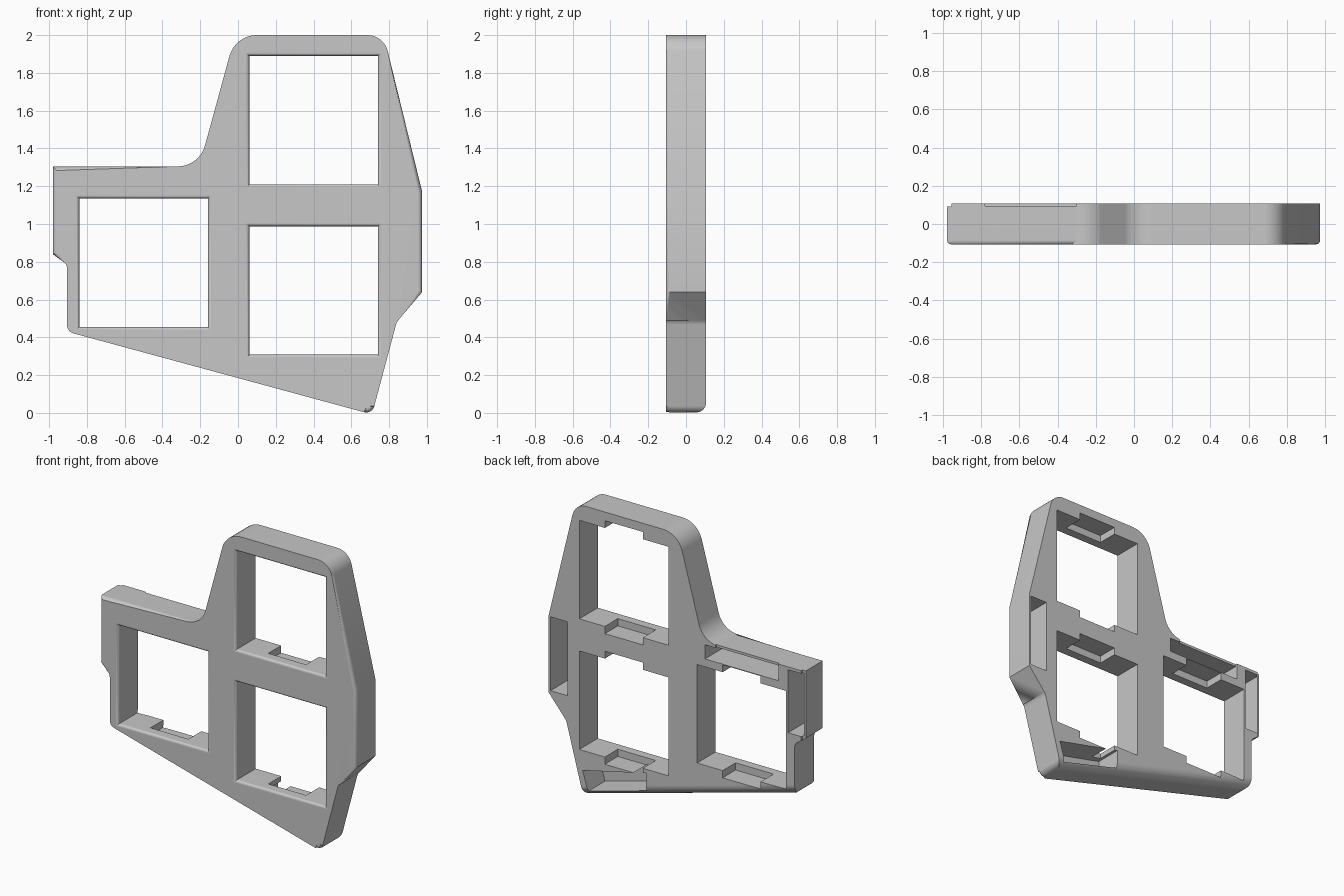
import bpy, bmesh, math
from mathutils import Vector

if "Cube" in bpy.data.objects:
    bpy.data.objects.remove(bpy.data.objects["Cube"])

FRONT, BACK = -0.107, 0.107
ROUND = 0.022

grey = bpy.data.materials.new("plain_grey")
grey.use_nodes = True
COLOUR = (0.57, 0.57, 0.57, 1)
grey.diffuse_color = COLOUR
grey.node_tree.nodes["Principled BSDF"].inputs["Base Color"].default_value = COLOUR


def loft(name, rings, rim_bevel=0):
    """Closed solid through matching rings, with an optional rounded first rim."""
    bm = bmesh.new()
    loops = [[bm.verts.new(p) for p in ring] for ring in rings]
    n = len(loops[0])
    for a, b in zip(loops, loops[1:]):
        for i in range(n):
            j = (i + 1) % n
            bm.faces.new((a[i], a[j], b[j], b[i]))
    cap = bm.faces.new(list(reversed(loops[0])))
    bm.faces.new(loops[-1])
    if bm.calc_volume(signed=True) < 0:
        bmesh.ops.reverse_faces(bm, faces=bm.faces)
    if rim_bevel:
        bmesh.ops.bevel(bm, geom=list(cap.edges), offset=rim_bevel, offset_type='OFFSET',
                        segments=4, profile=0.5, affect='EDGES', clamp_overlap=False)
    mesh = bpy.data.meshes.new(name)
    bm.to_mesh(mesh)
    bm.free()
    obj = bpy.data.objects.new(name, mesh)
    bpy.context.collection.objects.link(obj)
    mesh.materials.append(grey)
    return obj


def prism(name, pts, y0, y1, rim_bevel=0):
    return loft(name, [[(x, y, z) for x, z in pts] for y in (y0, y1)], rim_bevel)


def rect(x0, x1, z0, z1):
    return [(x0, z0), (x1, z0), (x1, z1), (x0, z1)]


def fillet(corners, steps=8):
    """Round each (x, z, radius) corner with an arc."""
    out = []
    for i, (x, z, r) in enumerate(corners):
        p = Vector((x, z))
        if r == 0:
            out.append((x, z))
            continue
        a = (Vector(corners[i - 1][:2]) - p).normalized()
        b = (Vector(corners[(i + 1) % len(corners)][:2]) - p).normalized()
        half = a.angle(b) / 2
        centre = p + (a + b).normalized() * r / math.sin(half)
        start = p + a * r / math.tan(half) - centre
        end = p + b * r / math.tan(half) - centre
        sweep = start.angle(end)
        for k in range(steps + 1):
            t = k / steps
            v = (start * math.sin((1 - t) * sweep) + end * math.sin(t * sweep)) / math.sin(sweep)
            out.append(tuple(centre + v))
    return out


# Outer plate with its rounded front rim
outline = fillet([
    (-0.98, 1.305, 0), (-0.205, 1.305, 0.15), (-0.015, 2.0, 0.15),
    (0.772, 2.0, 0.11), (0.975, 1.17, 0), (0.975, 0.64, 0),
    (0.84, 0.48, 0.06), (0.71, -0.008, 0.045), (-0.905, 0.43, 0.045),
    (-0.905, 0.785, 0.04), (-0.98, 0.84, 0)])
frame = prism("switch_frame", outline, FRONT, BACK, ROUND)

cutters = []

# Square windows flared at the front, with a clip notch above and below
W, FLARE = 0.68, 0.018
for x0, z0 in ((0.06, 1.21), (0.06, 0.308), (-0.84, 0.455)):
    sections = [(FRONT - 0.02, FLARE)]
    for k in range(5):
        a = k / 4 * math.pi / 2
        sections.append((FRONT + FLARE * (1 - math.cos(a)), FLARE * (1 - math.sin(a))))
    sections.append((BACK + 0.05, 0))
    cutters.append(loft("window_cutter", [
        [(x, y, z) for x, z in rect(x0 - g, x0 + W + g, z0 - g, z0 + W + g)]
        for y, g in sections]))
    xc = x0 + W / 2
    cutters.append(prism("notch_cutter", rect(xc - 0.145, xc + 0.145, z0 - 0.05, z0 + W + 0.05),
                         -0.034, BACK + 0.04))

# Hollow pockets in the back
pockets = [rect(0.83, 0.96, 0.655, 1.165),
           rect(-0.966, -0.855, 0.85, 1.285),
           rect(-0.78, -0.22, 1.19, 1.288),
           [(0.715, 0.17), (0.23, 0.28), (0.23, 0.155), (0.675, 0.035)]]
for pts in pockets:
    cutters.append(prism("pocket_cutter", pts, -0.08, BACK + 0.03))

# Shallow relief on the thin outer walls
cutters.append(prism("top_relief_cutter", rect(-0.78, -0.30, 1.27, 1.4), 0.095, BACK + 0.02))
cutters.append(prism("side_relief_cutter", rect(-1.1, -0.955, 0.7, 1.4), 0.092, BACK + 0.02))

# Large rounding along the sloping bottom edge at the back
R = 0.07
base = Vector((0.71, 0, -0.008))
along = (Vector((-0.905, 0, 0.43)) - base).normalized()
inward = Vector((along.z, 0, -along.x))
section = [(-0.15, BACK - R)]
for k in range(9):
    a = k / 8 * math.pi / 2
    section.append((R - R * math.cos(a), BACK - R + R * math.sin(a)))
section += [(R, BACK + 0.1), (-0.15, BACK + 0.1)]
cutters.append(loft("bottom_round_cutter", [
    [base + along * t + inward * n + Vector((0, y, 0)) for n, y in section]
    for t in (-0.3, 2.0)]))

# Carve everything, then discard the cutters
bpy.ops.object.select_all(action='DESELECT')
bpy.context.view_layer.objects.active = frame
frame.select_set(True)
for cutter in cutters:
    mod = frame.modifiers.new("carve", 'BOOLEAN')
    mod.operation = 'DIFFERENCE'
    mod.solver = 'EXACT'
    mod.object = cutter
    bpy.ops.object.modifier_apply(modifier=mod.name)
    bpy.data.objects.remove(cutter)

bpy.ops.object.shade_smooth_by_angle(angle=math.radians(35))
normals = frame.modifiers.new("even_shading", 'WEIGHTED_NORMAL')
normals.keep_sharp = True
